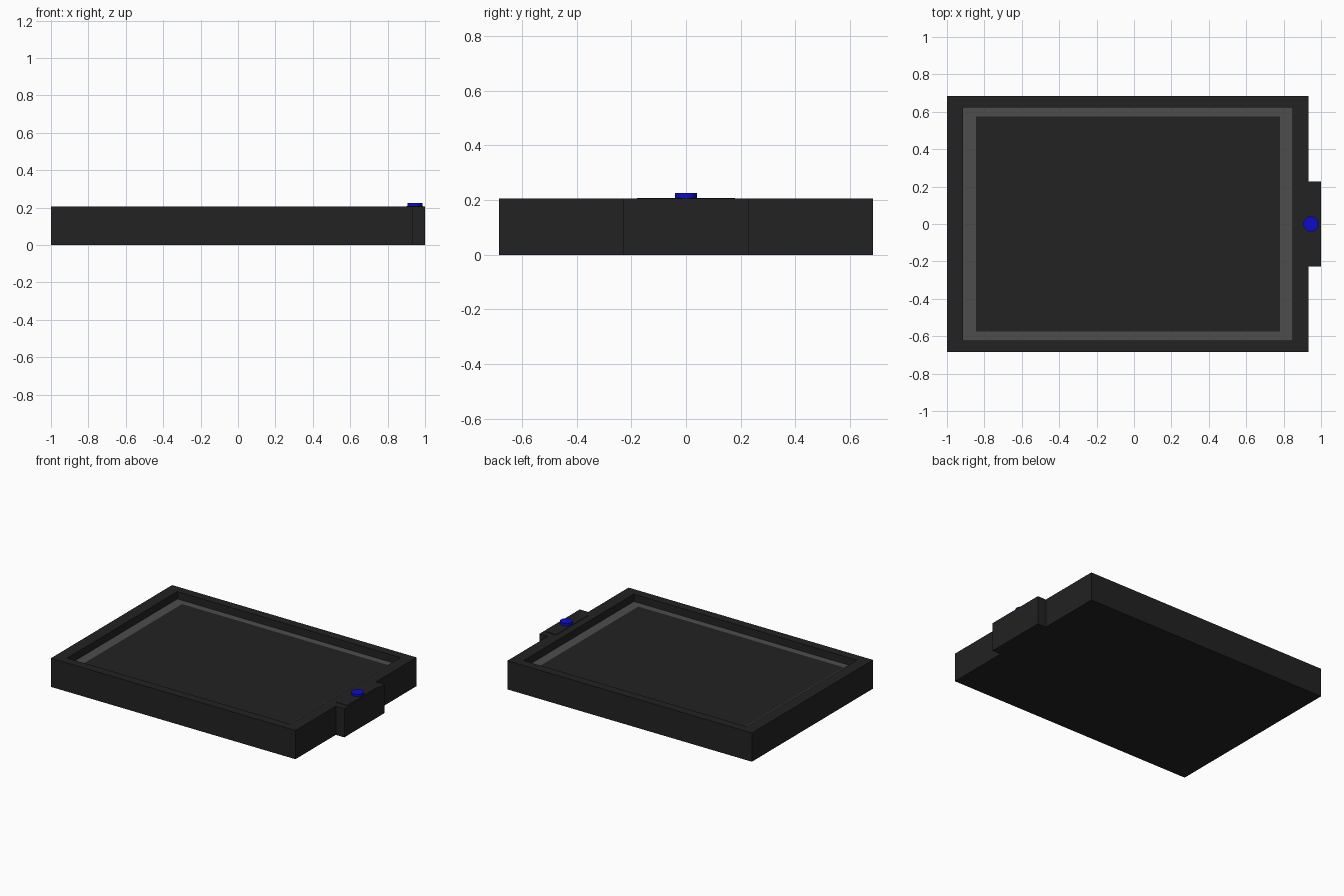
import bpy, bmesh

if "Cube" in bpy.data.objects:
    bpy.data.objects.remove(bpy.data.objects["Cube"])


def material(name, color):
    m = bpy.data.materials.new(name)
    m.diffuse_color = (*color, 1)
    m.use_nodes = True
    m.node_tree.nodes["Principled BSDF"].inputs["Base Color"].default_value = m.diffuse_color
    return m


CHARCOAL = material("charcoal", (0.0160, 0.0160, 0.0160))
GREY = material("bezel grey", (0.075, 0.075, 0.075))
BLUE = material("button blue", (0.0037, 0.0037, 0.58))

TOP = 0.205      # rim height
FLOOR = 0.152    # recessed screen height


def make_object(name, bm, *mats):
    mesh = bpy.data.meshes.new(name)
    bmesh.ops.recalc_face_normals(bm, faces=bm.faces)
    bm.to_mesh(mesh)
    bm.free()
    for m in mats:
        mesh.materials.append(m)
    ob = bpy.data.objects.new(name, mesh)
    bpy.context.collection.objects.link(ob)
    return ob


def ring(bm, x0, x1, y, z):
    return [bm.verts.new(p) for p in ((x0, -y, z), (x1, -y, z), (x1, y, z), (x0, y, z))]


def tray(name):
    # Nested rectangles: base, outer rim, inner rim, recess floor, screen
    bm = bmesh.new()
    rings = [ring(bm, *r) for r in (
        (-1.0, 0.933, 0.684, 0.0),
        (-1.0, 0.933, 0.684, TOP),
        (-0.915, 0.848, 0.622, TOP),
        (-0.915, 0.848, 0.622, FLOOR),
        (-0.845, 0.78, 0.575, FLOOR))]
    bm.faces.new(rings[0])
    for level, (a, b) in enumerate(zip(rings, rings[1:])):
        for i in range(4):
            j = (i + 1) % 4
            f = bm.faces.new((a[i], a[j], b[j], b[i]))
            f.material_index = 1 if level == 3 else 0   # grey bezel
    bm.faces.new(rings[-1])
    return make_object(name, bm, CHARCOAL, GREY)


def box(name, x0, x1, y, z0, z1, mat):
    bm = bmesh.new()
    a, b = ring(bm, x0, x1, y, z0), ring(bm, x0, x1, y, z1)
    bm.faces.new(a)
    bm.faces.new(b)
    for i in range(4):
        j = (i + 1) % 4
        bm.faces.new((a[i], a[j], b[j], b[i]))
    return make_object(name, bm, mat)


# Housing with recessed screen, side tab and its thin top plate
tray("screen_housing")
box("side_tab", 0.933, 1.0, 0.228, 0.0, TOP, CHARCOAL)
box("tab_plate", 0.90, 0.99, 0.18, TOP - 0.001, TOP + 0.003, CHARCOAL)

# Round push button
bpy.ops.mesh.primitive_cylinder_add(vertices=32, radius=0.041, depth=0.026,
                                    location=(0.946, 0, 0.212))
button = bpy.context.object
button.name = "push_button"
button.data.materials.append(BLUE)
bpy.ops.object.shade_smooth_by_angle()
